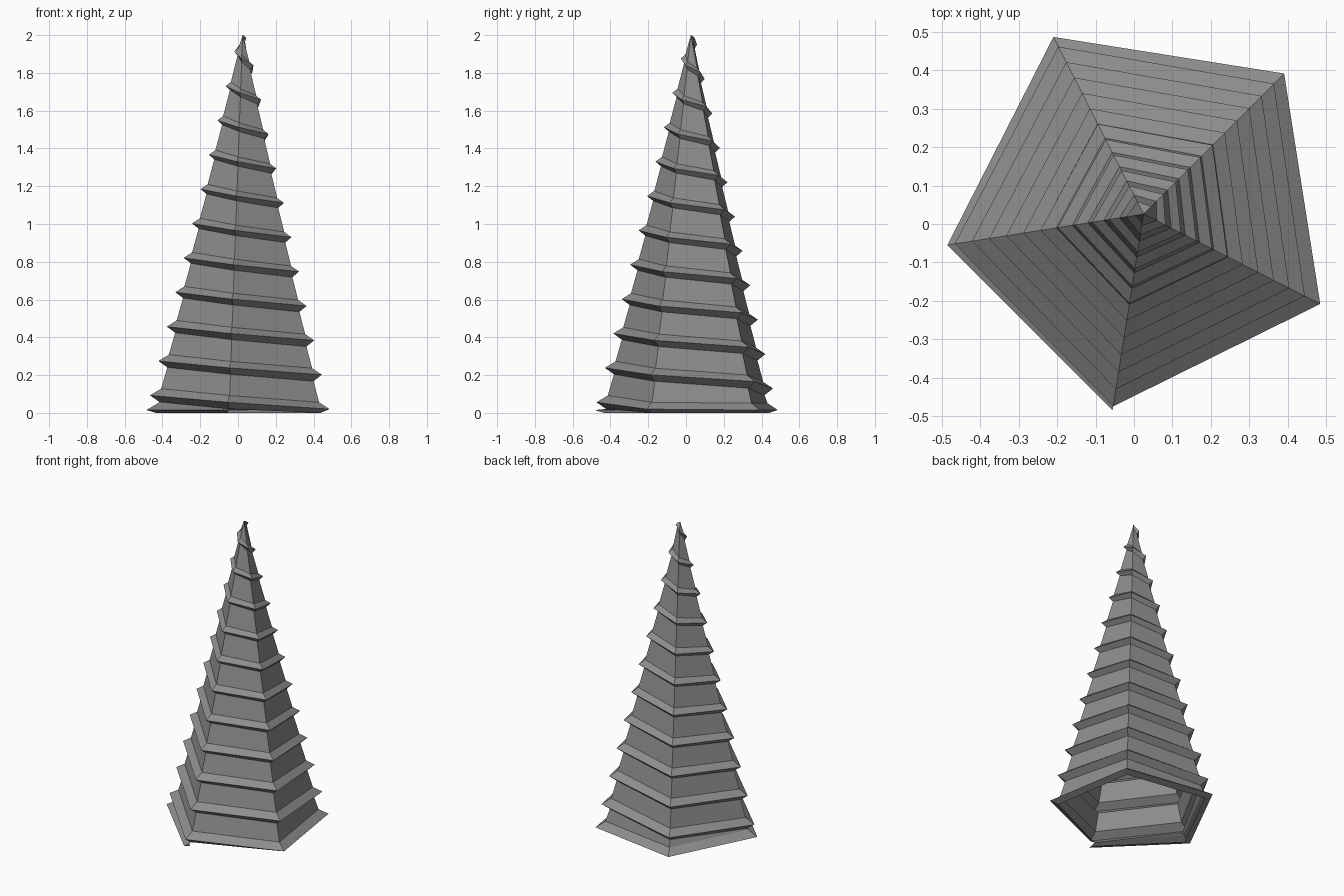
import bpy, bmesh, math
from mathutils import Vector

cube = bpy.data.objects.get("Cube")
if cube:
    bpy.data.objects.remove(cube, do_unlink=True)

SIDES = 5
PITCH = 0.182            # rise of the ridge per full turn
HEIGHT = 2.0
AXIS = Vector((0.025, 0.026, 0))
FIRST, LAST = -4, 54     # corner steps of the spiral


def material(name, color):
    mat = bpy.data.materials.new(name)
    mat.use_nodes = True
    mat.diffuse_color = color
    mat.node_tree.nodes["Principled BSDF"].inputs["Base Color"].default_value = color
    return mat


def clamp(v, lo, hi):
    return max(lo, min(hi, v))


def section(i):
    """Ridge section at one corner: lower root, tip, upper root as (radius, z)."""
    z = clamp(0.02 + i * PITCH / SIDES, 0.015, HEIGHT - 0.015)
    r = 0.52 - 0.248 * z
    depth = min(0.018 + 0.075 * r, 0.45 * r)
    half = 0.018 + 0.035 * r
    low = max(z - half, 0)
    high = min(z + half, HEIGHT - 0.005)
    if i + SIDES <= LAST:  # stay below the next turn
        next_z = 0.02 + (i + SIDES) * PITCH / SIDES
        high = min(high, max(next_z - half, z + 0.004))
    return [(r - depth + 0.12 * half, low), (r, z), (r - depth - 0.12 * half, high)]


# Spiral ridged cone: a thin open shell wound around the axis
bm = bmesh.new()
rows = {}
for i in range(FIRST, LAST + 1):
    a = math.radians(333 - i * 360 / SIDES)
    rows[i] = [bm.verts.new(AXIS + Vector((r * math.cos(a), r * math.sin(a), z)))
               for r, z in section(i)]
apex = bm.verts.new(AXIS + Vector((0, 0, HEIGHT)))

for i in range(FIRST, LAST):
    low, high = rows[i], rows[i + 1]
    # Under and upper faces of the ridge
    for k in range(2):
        bm.faces.new((high[k], low[k], low[k + 1], high[k + 1]))
    # Wall up to the next turn, or to the point
    if i + SIDES + 1 <= LAST:
        bm.faces.new((high[2], low[2], rows[i + SIDES][0], rows[i + SIDES + 1][0]))
    else:
        bm.faces.new((high[2], low[2], apex))

mesh = bpy.data.meshes.new("spiral_cone")
bm.to_mesh(mesh)
bm.free()
mesh.materials.append(material("stone grey", (0.27, 0.27, 0.27, 1)))
cone = bpy.data.objects.new("spiral_cone", mesh)
bpy.context.collection.objects.link(cone)
